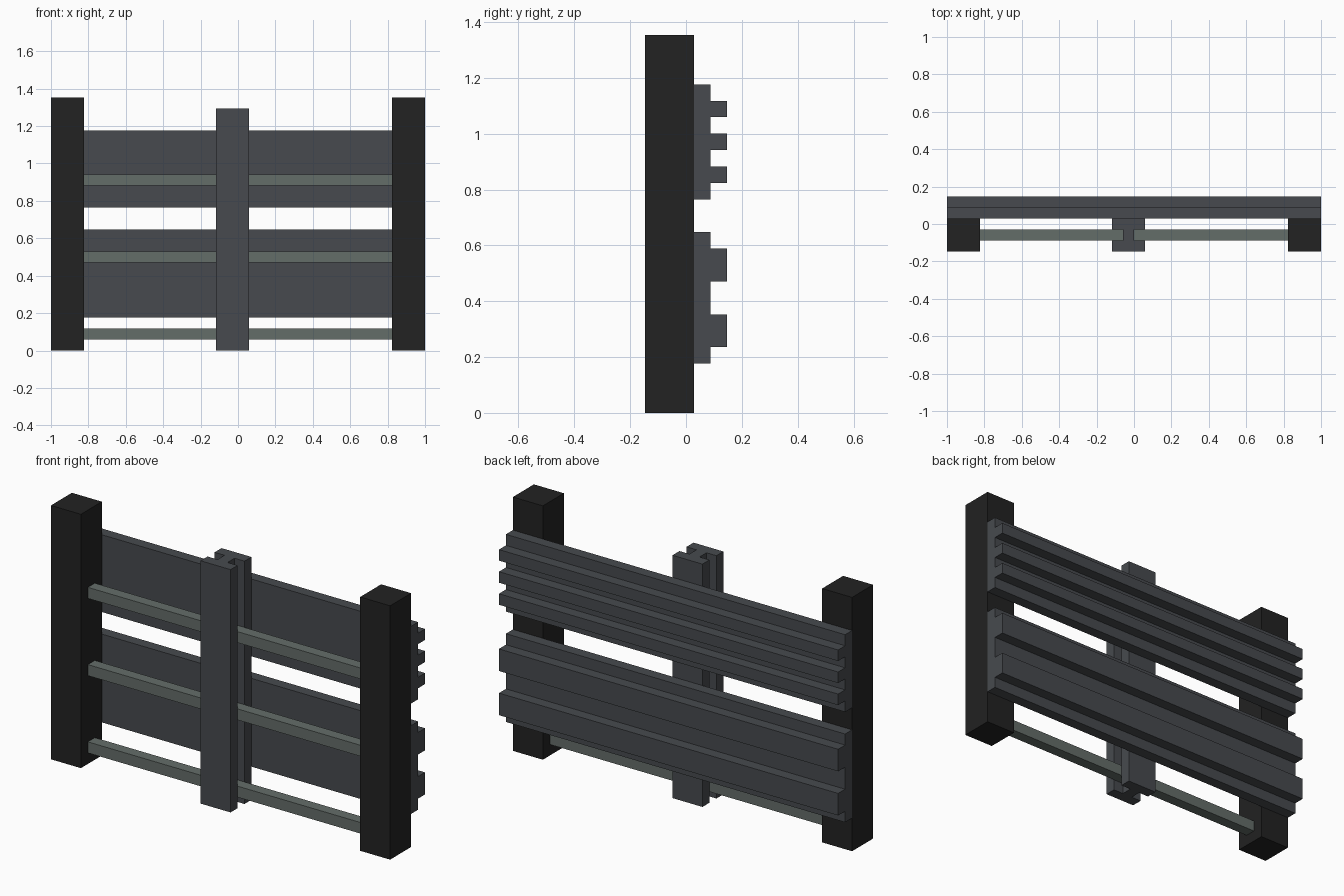
import bpy, bmesh

if "Cube" in bpy.data.objects:
    bpy.data.objects.remove(bpy.data.objects["Cube"])

U = 1 / 17  # grid unit: the model is 34 units wide


def srgb(r, g, b):
    lin = lambda c: c / 12.92 if c <= 0.04045 else ((c + 0.055) / 1.055) ** 2.4
    return [lin(v / 255) for v in (r, g, b)] + [1.0]


def material(name, rgb):
    m = bpy.data.materials.new(name)
    m.diffuse_color = srgb(*rgb)
    m.use_nodes = True
    m.node_tree.nodes["Principled BSDF"].inputs["Base Color"].default_value = m.diffuse_color
    return m


black = material("black", (34, 34, 34))
slate = material("slate grey", (71, 74, 78))
sage = material("sage grey", (100, 109, 105))


def extrude_profile(name, points, vec, mat):
    """Extrude a closed flat profile (grid units) along vec."""
    bm = bmesh.new()
    face = bm.faces.new([bm.verts.new(p) for p in points])
    ext = bmesh.ops.extrude_face_region(bm, geom=[face], use_keep_orig=True)
    bmesh.ops.translate(bm, vec=vec, verts=[g for g in ext["geom"] if isinstance(g, bmesh.types.BMVert)])
    bmesh.ops.recalc_face_normals(bm, faces=bm.faces)
    bmesh.ops.scale(bm, vec=(U, U, U), verts=bm.verts)
    me = bpy.data.meshes.new(name)
    bm.to_mesh(me)
    bm.free()
    me.materials.append(mat)
    ob = bpy.data.objects.new(name, me)
    bpy.context.collection.objects.link(ob)
    return ob


def box(name, x0, x1, y0, y1, z0, z1, mat):
    pts = [(x0, y0, z0), (x1, y0, z0), (x1, y1, z0), (x0, y1, z0)]
    return extrude_profile(name, pts, (0, 0, z1 - z0), mat)


# Solid end posts
for side, x in (("left", -17), ("right", 14)):
    box(side + "_post", x, x + 3, -2.5, 0.5, 0, 23, black)

# Centre post with an I-shaped section
beam = [(-2, -2.5), (1, -2.5), (1, -1.5), (0, -1.5), (0, -0.5), (1, -0.5),
        (1, 0.5), (-2, 0.5), (-2, -0.5), (-1, -0.5), (-1, -1.5), (-2, -1.5)]
extrude_profile("centre_post", [(x, y, 0) for x, y in beam], (0, 0, 22), slate)

# Rails slotted into the centre post
for level, z in (("bottom", 1), ("middle", 8), ("top", 15)):
    box(level + "_rail_left", -14, -1, -1.5, -0.5, z, z + 1, sage)
    box(level + "_rail_right", 0, 14, -1.5, -0.5, z, z + 1, sage)


# Ribbed panels on the back
def panel(name, z0, z1, ribs):
    pts = [(0.5, z1), (0.5, z0), (1.5, z0)]
    for a, b in ribs:
        pts += [(1.5, a), (2.5, a), (2.5, b), (1.5, b)]
    pts.append((1.5, z1))
    extrude_profile(name, [(-17, y, z) for y, z in pts], (34, 0, 0), slate)


panel("upper_panel", 13, 20, [(14, 15), (16, 17), (18, 19)])
panel("lower_panel", 3, 11, [(4, 6), (8, 10)])
